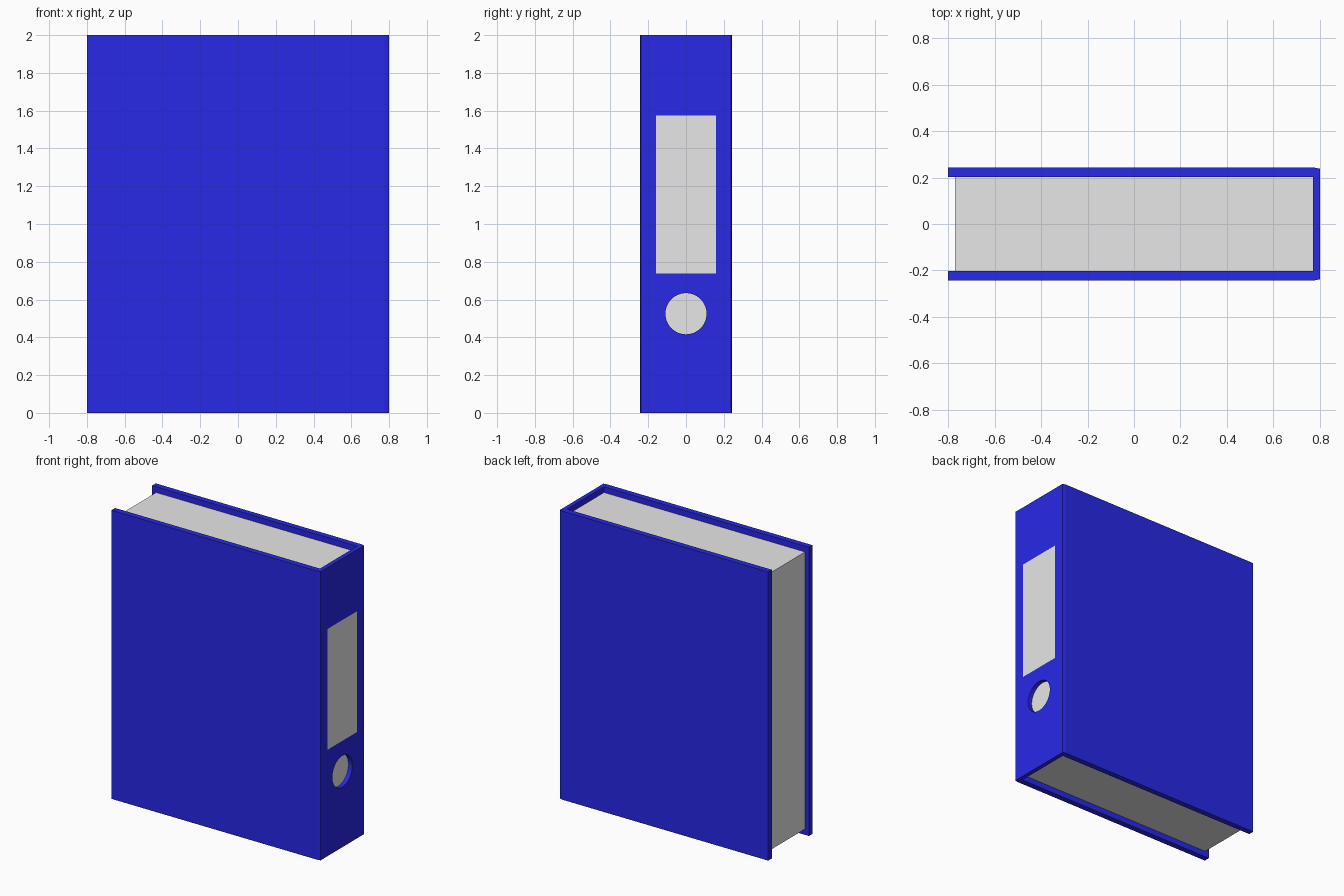
import bpy, bmesh
from mathutils import Vector

if "Cube" in bpy.data.objects:
    bpy.data.objects.remove(bpy.data.objects["Cube"])

HX, HY, H = 0.80, 0.243, 2.0       # half length, half thickness, height
COVER, SPINE, INSET = 0.04, 0.03, 0.04
LABEL_Y, LABEL_Z = 0.16, (0.737, 1.574)


def material(name, rgb):
    mat = bpy.data.materials.new(name)
    mat.use_nodes = True
    colour = (*rgb, 1.0)
    mat.diffuse_color = colour
    mat.node_tree.nodes["Principled BSDF"].inputs["Base Color"].default_value = colour
    return mat


def add_object(name, bm, *mats):
    mesh = bpy.data.meshes.new(name)
    bmesh.ops.recalc_face_normals(bm, faces=bm.faces)
    bm.to_mesh(mesh)
    bm.free()
    for mat in mats:
        mesh.materials.append(mat)
    obj = bpy.data.objects.new(name, mesh)
    bpy.context.collection.objects.link(obj)
    return obj


def extrude_profile(points, z0, z1):
    bm = bmesh.new()
    face = bm.faces.new([bm.verts.new((x, y, z0)) for x, y in points])
    top = bmesh.ops.extrude_face_region(bm, geom=[face])["geom"]
    verts = [g for g in top if isinstance(g, bmesh.types.BMVert)]
    bmesh.ops.translate(bm, verts=verts, vec=(0, 0, z1 - z0))
    bmesh.ops.recalc_face_normals(bm, faces=bm.faces)
    return bm


blue = material("binder blue", (0.021, 0.021, 0.8))
paper = material("paper grey", (0.8, 0.8, 0.8))

# Cover: U-shaped section with slightly eased spine corners
half = [(HX, HY - 0.005), (HX - 0.025, HY), (-HX, HY),
        (-HX, HY - COVER), (HX - SPINE, HY - COVER)]
bm = extrude_profile(half + [(x, -y) for x, y in reversed(half)], 0, H)


def on_spine(face):
    return face.normal.x > 0.99 and face.calc_center_median().x > HX - 0.001


# Label: cut into the outer spine face
cuts = [((0, 0, z), (0, 0, 1)) for z in LABEL_Z]
cuts += [((0, y, 0), (0, 1, 0)) for y in (-LABEL_Y, LABEL_Y)]
for point, normal in cuts:
    faces = [f for f in bm.faces if on_spine(f)]
    geom = set(faces)
    for f in faces:
        geom.update(f.edges, f.verts)
    bmesh.ops.bisect_plane(bm, geom=list(geom), plane_co=point, plane_no=normal)
for f in bm.faces:
    c = f.calc_center_median()
    if on_spine(f) and abs(c.y) < LABEL_Y and LABEL_Z[0] < c.z < LABEL_Z[1]:
        f.material_index = 1
cover = add_object("cover", bm, blue, paper)

# Finger hole through the spine
bpy.ops.mesh.primitive_cylinder_add(vertices=48, radius=0.109, depth=0.2,
                                    location=(HX, 0, 0.525), rotation=(0, 1.570796, 0))
cutter = bpy.context.object
cutter.name = "finger_hole_cutter"
cutter.hide_render = True
cutter.data.materials.append(blue)
hole = cover.modifiers.new("finger hole", "BOOLEAN")
hole.operation = "DIFFERENCE"
hole.solver = "EXACT"
hole.object = cutter
bpy.context.view_layer.objects.active = cover
bpy.ops.object.modifier_apply(modifier=hole.name)
bpy.data.objects.remove(cutter)

# Paper block between the covers
px, py = HX - SPINE, HY - COVER
add_object("paper_block",
           extrude_profile([(-px, -py), (px, -py), (px, py), (-px, py)], INSET, H - INSET),
           paper)
